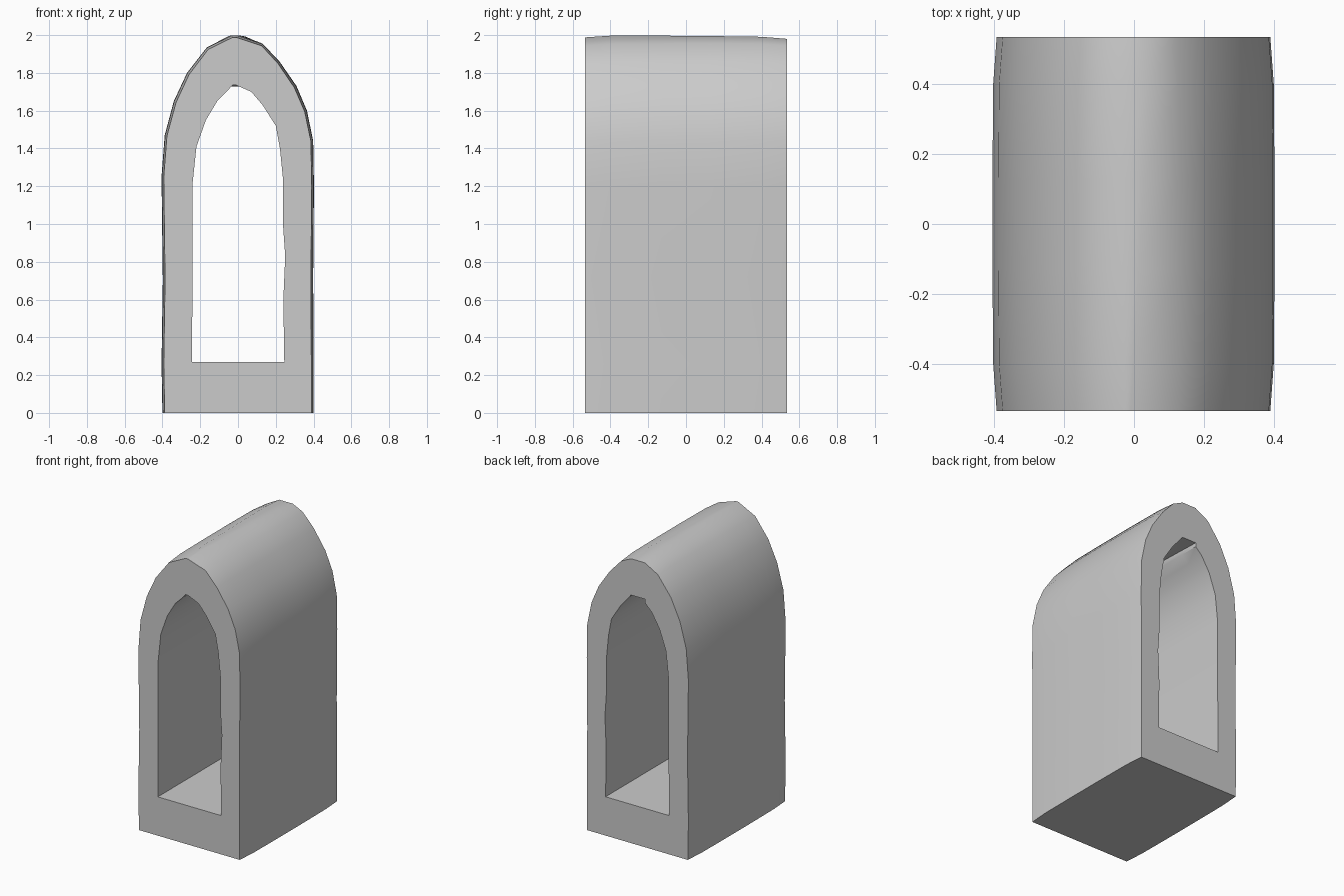
import bpy, bmesh, math

if "Cube" in bpy.data.objects:
    bpy.data.objects.remove(bpy.data.objects["Cube"])

# Front-view profiles (x, z), left foot to right foot; matching point counts
OUTER = [(-.40, .0), (-.405, .26), (-.398, .70), (-.405, 1.25), (-.388, 1.47),
         (-.34, 1.65), (-.27, 1.80), (-.165, 1.935), (-.03, 2.0), (-.01, 2.0),
         (.13, 1.955), (.22, 1.86), (.31, 1.73), (.365, 1.60), (.398, 1.44),
         (.402, 1.20), (.398, .72), (.40, .26), (.40, .0)]
INNER = [(-.243, .27), (-.243, .42), (-.24, .75), (-.24, 1.22), (-.22, 1.41),
         (-.17, 1.55), (-.11, 1.65), (-.06, 1.70), (-.03, 1.735), (-.01, 1.735),
         (.07, 1.70), (.13, 1.63), (.20, 1.52), (.222, 1.40), (.238, 1.24),
         (.238, 1.0), (.25, .83), (.24, .60), (.245, .27)]
APEX = (8, 9)
# Depth stations: y, inset of the outer skin
STATIONS = [(-.535, .012), (-.40, .002), (-.13, 0), (.13, 0), (.40, .002), (.535, .012)]


def section(bm, pts, y, inset):
    """One loop of the profile; the tip is pointed in front and flat at the back."""
    t = (y + .535) / 1.07
    loop = []
    for i, (x, z) in enumerate(pts):
        if i in APEX:
            x += t * (-.03 if i == APEX[0] else .06)
            z -= t * .008
        x -= math.copysign(inset, x) * min(1, abs(x) / .3)
        if z > 1.3:
            z -= inset * (z - 1.3) / .7
        loop.append(bm.verts.new((x, y, z)))
    return loop


def bridge(bm, a, b):
    n = len(a)
    for i in range(n):
        j = (i + 1) % n
        bm.faces.new((a[i], a[j], b[j], b[i]))


# Thick pointed arch tunnel with a closed floor
bm = bmesh.new()
outer = [section(bm, OUTER, y, s) for y, s in STATIONS]
inner = [section(bm, INNER, y, 0) for y, s in STATIONS]
for skin in (outer, inner):
    for a, b in zip(skin, skin[1:]):
        bridge(bm, a, b)
for k in (0, -1):
    bridge(bm, outer[k], inner[k])
bmesh.ops.recalc_face_normals(bm, faces=bm.faces)

mesh = bpy.data.meshes.new("arch_tunnel")
bm.to_mesh(mesh)
bm.free()
arch = bpy.data.objects.new("arch_tunnel", mesh)
bpy.context.collection.objects.link(arch)
bpy.context.view_layer.objects.active = arch
arch.select_set(True)
bpy.ops.object.shade_smooth_by_angle(angle=math.radians(40))
